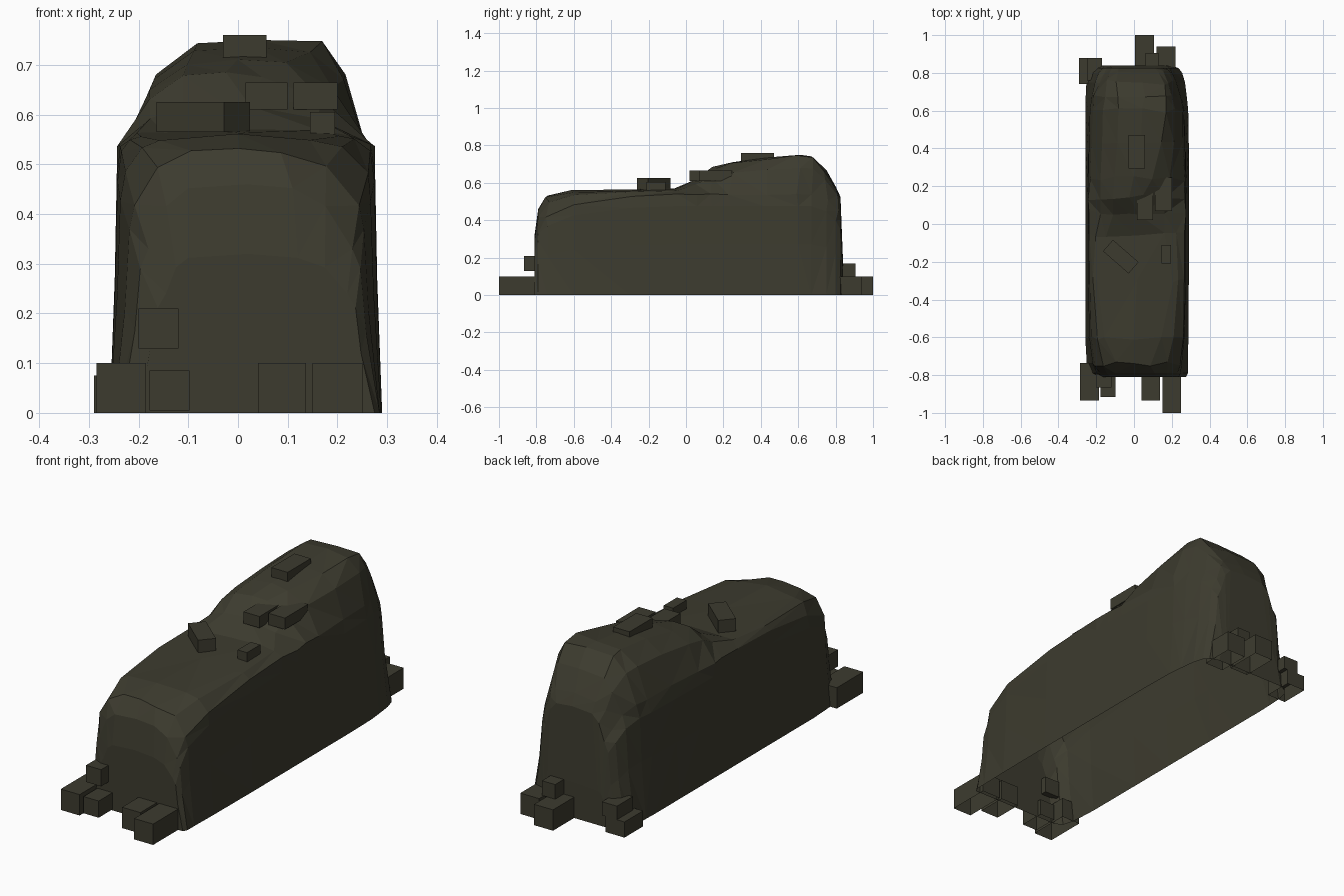
import bpy, bmesh, math, random
from mathutils import Vector, Matrix

if "Cube" in bpy.data.objects:
    bpy.data.objects.remove(bpy.data.objects["Cube"])

random.seed(4)
olive = bpy.data.materials.new("dark olive")
olive.diffuse_color = (0.046, 0.044, 0.028, 1)
olive.use_nodes = True
olive.node_tree.nodes["Principled BSDF"].inputs["Base Color"].default_value = olive.diffuse_color


def finish(bm, name):
    bmesh.ops.recalc_face_normals(bm, faces=bm.faces[:])
    me = bpy.data.meshes.new(name)
    bm.to_mesh(me)
    bm.free()
    me.materials.append(olive)
    ob = bpy.data.objects.new(name, me)
    bpy.context.collection.objects.link(ob)
    return ob


# Draped mound: cross-sections along y
# (y, wall left, wall right, shoulder inset, shoulder z, top left, top right, top z)
SECTIONS = [
    (-.81, -.20, .275, .055, .24, -.10, .12, .32),
    (-.79, -.235, .285, .055, .33, -.10, .11, .46),
    (-.74, -.25, .285, .045, .42, -.10, .09, .535),
    (-.60, -.258, .288, .03, .485, -.16, .14, .56),
    (-.30, -.258, .29, .022, .53, -.19, .20, .567),
    (-.06, -.258, .29, .02, .54, -.15, .16, .575),
    (.06, -.258, .29, .02, .54, -.11, .03, .625),
    (.14, -.258, .29, .02, .54, -.11, .05, .685),
    (.24, -.258, .29, .022, .54, -.10, .09, .712),
    (.42, -.258, .29, .028, .54, -.09, .14, .738),
    (.60, -.258, .287, .035, .54, -.085, .165, .755),
    (.67, -.256, .28, .045, .54, -.08, .17, .745),
    (.75, -.252, .27, .065, .51, -.09, .16, .67),
    (.80, -.24, .255, .075, .45, -.09, .13, .58),
    (.826, -.215, .235, .07, .40, -.08, .11, .525),
    (.84, -.18, .19, .03, .12, -.12, .13, .17),
]


def ring(y, xl, xr, inset, zs, tl, tr, zt):
    def side(x, top, s):
        sx = x - s * inset
        return [(x, 0), (x - s * inset * .5, zs * .5), (x - s * inset * .7, zs * .88),
                (sx, zs), (sx + (top - sx) * .45, zs + (zt - zs) * .66), (top, zt - .008)]
    pts = side(xl, tl, -1) + [((tl + tr) / 2 + .01, zt)] + side(xr, tr, 1)[::-1]
    return [Vector((px, y, pz)) for px, pz in pts]


bm = bmesh.new()
rings = []
for n, s in enumerate(SECTIONS):
    row = []
    for i, p in enumerate(ring(*s)):
        # slight unevenness on the upper folds
        if 2 < i < 10 and 1 < n < 14:
            p += Vector((random.uniform(-.006, .006), random.uniform(-.015, .015),
                         random.uniform(-.005, .002)))
        row.append(bm.verts.new(p))
    rings.append(row)
for a, b in zip(rings, rings[1:]):
    for i in range(len(a) - 1):
        bm.faces.new((a[i], a[i + 1], b[i + 1], b[i]))
bm.faces.new(rings[0])
bm.faces.new(rings[-1])
bmesh.ops.triangulate(bm, faces=bm.faces[:])
mound = finish(bm, "covered_mound")


# Loose blocks: x range, y range, z range, turn in degrees
def block(name, x0, x1, y0, y1, z0, z1, turn=0):
    bm = bmesh.new()
    bmesh.ops.create_cube(bm, size=1)
    bmesh.ops.scale(bm, vec=(x1 - x0, y1 - y0, z1 - z0), verts=bm.verts)
    bmesh.ops.rotate(bm, matrix=Matrix.Rotation(math.radians(turn), 3, 'Z'), verts=bm.verts)
    bmesh.ops.translate(bm, vec=((x0 + x1) / 2, (y0 + y1) / 2, (z0 + z1) / 2), verts=bm.verts)
    bmesh.ops.recalc_face_normals(bm, faces=bm.faces[:])
    # blocks on the ground have no underside, like the mound
    if z0 < .01:
        low = [f for f in bm.faces if f.normal.z < -.5]
        bmesh.ops.delete(bm, geom=low, context='FACES')
    return finish(bm, name)


FRONT = [(.15, .25, -1, -.79, 0, .10), (.04, .137, -.935, -.79, 0, .10),
         (-.285, -.185, -.935, -.735, 0, .10), (-.178, -.098, -.915, -.79, .005, .085),
         (-.20, -.12, -.865, -.78, .13, .21)]
BACK = [(.005, .105, .82, 1, 0, .10), (.12, .22, .78, .94, 0, .10),
        (.06, .13, .80, .905, .10, .17), (-.29, -.19, .74, .88, 0, .075),
        (-.25, -.17, .76, .88, .075, .14)]
TOP = [(-.03, .057, .295, .47, .715, .76), (.015, .10, .02, .20, .61, .665),
       (.112, .20, .07, .245, .61, .665), (.145, .195, -.21, -.11, .555, .605),
       (-.16, .02, -.213, -.133, .565, .625, -41)]
for group, items in (("front", FRONT), ("back", BACK), ("top", TOP)):
    for i, b in enumerate(items):
        block(f"{group}_block_{i + 1}", *b)
